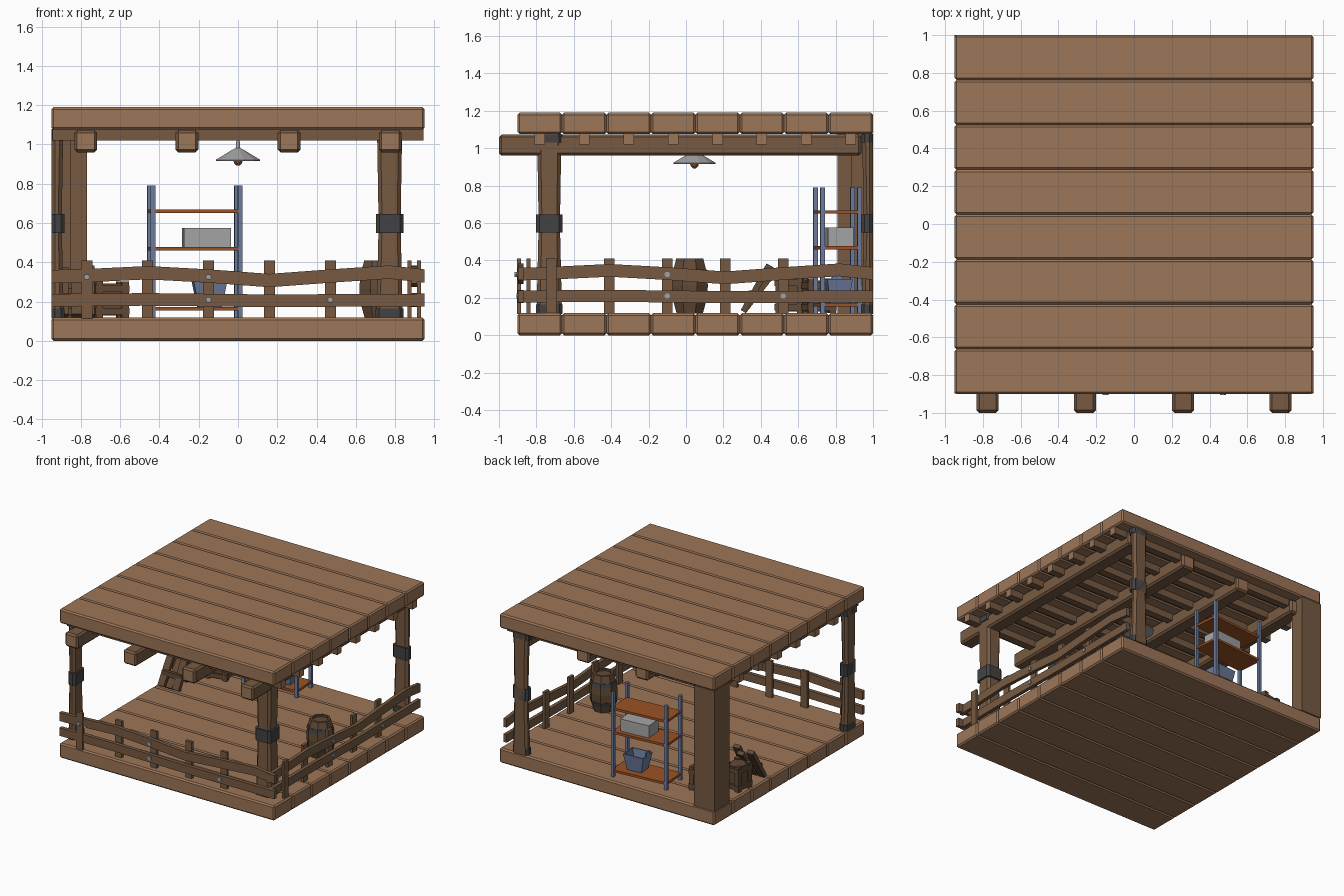
import bpy, bmesh, math
from mathutils import Matrix, Vector

if "Cube" in bpy.data.objects:
    bpy.data.objects.remove(bpy.data.objects["Cube"])

def mat(name, r, g, b):
    m = bpy.data.materials.new(name)
    m.diffuse_color = (r, g, b, 1)
    m.use_nodes = True
    m.node_tree.nodes["Principled BSDF"].inputs["Base Color"].default_value = m.diffuse_color
    return m

PLANK = mat("light wood", .335, .18, .098)
BEAM = mat("brown wood", .185, .102, .054)
DARK = mat("dark wood", .125, .07, .038)
IRON = mat("dark iron", .055, .055, .058)
STEEL = mat("grey metal", .38, .38, .38)
BLUE = mat("blue metal", .155, .205, .34)
RUST = mat("orange board", .33, .085, .02)
BOLT = mat("bolt metal", .33, .36, .38)

def finish(bm, name, *mats, rule=None, matrix=None):
    bmesh.ops.recalc_face_normals(bm, faces=bm.faces)
    if rule:
        for f in bm.faces:
            f.material_index = rule(f)
    me = bpy.data.meshes.new(name)
    bm.to_mesh(me)
    bm.free()
    for m in mats:
        me.materials.append(m)
    ob = bpy.data.objects.new(name, me)
    if matrix:
        ob.matrix_world = matrix
    bpy.context.collection.objects.link(ob)
    return ob

def box(name, x, y, z, *mats, bevel=0, rule=None, matrix=None):
    """Box from (min, max) ranges."""
    bm = bmesh.new()
    bmesh.ops.create_cube(bm, size=1)
    for v in bm.verts:
        v.co = [r[0] + (c + .5) * (r[1] - r[0]) for c, r in zip(v.co, (x, y, z))]
    if bevel:
        bmesh.ops.bevel(bm, geom=bm.edges[:], offset=bevel, segments=1, affect='EDGES')
    return finish(bm, name, *mats, rule=rule, matrix=matrix)

def skin(name, rings, *mats, rule=None, matrix=None):
    """Solid through rings of equal point count, capped at both ends."""
    bm = bmesh.new()
    vs = [[bm.verts.new(p) for p in r] for r in rings]
    n = len(vs[0])
    for a, b in zip(vs, vs[1:]):
        for i in range(n):
            bm.faces.new((a[i], a[(i + 1) % n], b[(i + 1) % n], b[i]))
    bm.faces.new(vs[0])
    bm.faces.new(vs[-1])
    return finish(bm, name, *mats, rule=rule, matrix=matrix)

def lathe(name, prof, n, cx, cy, *mats, rule=None):
    return skin(name, [[(cx + r * math.cos((i + .5) * math.tau / n),
                         cy + r * math.sin((i + .5) * math.tau / n), z)
                        for i in range(n)] for r, z in prof], *mats, rule=rule)

# floor and roof planks
W = 1.9 / 8
for i in range(8):
    y0 = -.9 + i * W
    for nm, z in (("floor_plank", (0, .118)), ("roof_plank", (1.075, 1.19))):
        box(nm, (-.95, .95), (y0, y0 + W), z, PLANK, bevel=.011)
    # thin rafters with pale sawn ends
    yc = y0 + W / 2
    box("rafter", (-.945, .945), (yc - .028, yc + .028), (1.02, 1.078), BEAM, PLANK,
        rule=lambda f: int(abs(f.normal.x) > .9))

# heavy roof beams with pale ends
for x in (-.775, -.26, .26, .775):
    box("roof_beam", (x - .058, x + .058), (-1, .937), (.96, 1.073), BEAM, PLANK, bevel=.014,
        rule=lambda f: int(abs(f.normal.y) > .9))

# posts: slightly waisted, with iron bands; two are halved at the open edges
def post(x, y):
    def ring(g, z):
        a, b, c, d = x[0], x[1], y[0], y[1]
        a, b = (a + g if a > -.95 else a), b - g
        c, d = c + g, (d - g if d < 1 else d)
        k = .018
        return [(a + k, c, z), (b - k, c, z), (b, c + k, z), (b, d - k, z),
                (b - k, d, z), (a + k, d, z), (a, d - k, z), (a, c + k, z)]
    skin("post", [ring(.003, .115), ring(.013, .55), ring(.013, .66), ring(.006, 1.075)], BEAM)
    for z0, z1, g in ((.55, .645, 0), (.117, .165, -.001), (1.03, 1.074, 0)):
        skin("iron_band", [ring(g, z0), ring(g, z1)], IRON)

post((.702, .842), (-.802, -.66))
post((-.95, -.884), (-.802, -.66))
post((.702, .842), (.936, 1.0))

# solid corner post, L shaped
L = [(-.95, 1), (-.95, .81), (-.852, .81), (-.852, .885), (-.77, .885), (-.77, 1)]
skin("corner_post", [[(x, y, z) for x, y in L] for z in (.115, 1.078)], BEAM)

# fences: built along the front, then repeated along the right side
S = Matrix(((0, -1, 0, 0), (1, 0, 0, .05), (0, 0, 1, 0), (0, 0, 0, 1)))
UP = [(-.95, .327), (-.77, .332), (-.46, .347), (-.15, .33), (.16, .307), (.47, .33), (.77, .35), (.95, .33)]
LOW = [(-.95, .207), (-.46, .211), (.16, .204), (.95, .208)]
for M, off in ((Matrix(), 0), (S, 0)):
    yr = (-.898, -.868) if M is not S else (-.912, -.884)
    for path, h in ((UP, .034), (LOW, .032)):
        skin("fence_rail", [[(x, yr[0], z - h), (x, yr[1], z - h), (x, yr[1], z + h), (x, yr[0], z + h)]
                            for x, z in path], BEAM, matrix=M)
    for i, x in enumerate((-.77, -.46, -.15, .16, .47)):
        y = (yr[0] - .02, yr[0]) if i == 0 else (yr[1], yr[1] + .022)
        if M is not S:
            y = (y[0] + .015, y[1] + .015)
        box("fence_picket", (x - .028, x + .028), y, (.115, .41), BEAM, matrix=M)
    for x, z in ((-.77, .325), (-.15, .325), (-.15, .21), (.47, .21)):
        d = .012 if x == -.77 else 0
        skin("bolt", [[(x + .016 * math.cos(t * math.pi / 3), y, z + .016 * math.sin(t * math.pi / 3))
                       for t in range(6)] for y in (yr[0] - .008 - d, yr[0] + .01)], BOLT, matrix=M)

# barrel with iron hoops and sunken lid
BX, BY = .715, .02
lathe("barrel", [(.076, .117), (.1, .2), (.105, .265), (.1, .33), (.078, .41), (.06, .41), (.06, .395)],
      8, BX, BY, DARK)
for z0, z1, r0, r1 in ((.175, .205, .096, .104), (.325, .355, .104, .097)):
    lathe("barrel_hoop", [(r0, z0), (r1, z1)], 8, BX, BY, IRON)

# hanging lamp
lathe("lamp_shade", [(.117, .917), (.117, .922), (.03, .973), (.012, .982), (.008, 1.03)], 12, 0, .045, STEEL)
lathe("lamp_bulb", [(.008, .892), (.022, .905), (.026, .92)], 8, 0, .045, RUST)

# shelf unit, turned slightly
R = Matrix.Translation((-.22, .81, 0)) @ Matrix.Rotation(math.radians(4.8), 4, 'Z')
for x in (-.223, .223):
    for y in (-.1, .1):
        box("shelf_post", (x - .012, x + .012), (y - .012, y + .012), (.117, .79), BLUE, matrix=R)
for z in (.155, .46, .65):
    box("shelf_board", (-.23, .23), (-.105, .105), (z, z + .018), RUST, matrix=R)
box("grey_box", (-.06, .18), (-.065, .07), (.478, .575), STEEL, matrix=R)

# open blue bin on the lowest board
def rect(a, b, z):
    return [(.075 + sx * a, sy * b, z) for sx, sy in ((-1, -1), (1, -1), (1, 1), (-1, 1))]
skin("blue_bin", [rect(.06, .05, .173), rect(.085, .068, .3), rect(.077, .06, .3), rect(.055, .045, .185)],
     BLUE, matrix=R)
box("bin_handle", (-.012, -.004), (-.03, .03), (.3, .33), BLUE, matrix=R)

# wooden crates with corner slats
def crate(name, x, y, w, d, h, ang, tilt=0, z=.118):
    M = (Matrix.Translation((x, y, z)) @ Matrix.Rotation(math.radians(ang), 4, 'Z')
         @ Matrix.Rotation(math.radians(tilt), 4, 'X'))
    box(name, (-w + .01, w - .01), (-d + .01, d - .01), (.01, h - .01), DARK, matrix=M)
    for sx in (-1, 1):
        for sy in (-1, 1):
            box(name + "_slat", sorted((sx * w, sx * (w - .035))), sorted((sy * d, sy * (d - .035))),
                (0, h), DARK, matrix=M)
    for zz in (.015, h - .055):
        box(name + "_rim", (-w - .004, w + .004), (-d - .004, d + .004), (zz, zz + .035), DARK, matrix=M)

crate("low_crate", -.655, .71, .085, .075, .185, 12)
crate("tall_crate", -.85, .56, .07, .075, .2, -6)

# loose boards leaning on the crate
for x, a in ((-.89, -32), (-.82, -38), (-.76, -29)):
    M = Matrix.Translation((x, .31, .125)) @ Matrix.Rotation(math.radians(a), 4, 'X')
    box("leaning_board", (-.028, .028), (-.02, .012), (0, .285), DARK, matrix=M)
box("leaning_board_brace", (-.91, -.74), (.335, .36), (.2, .24), DARK)
